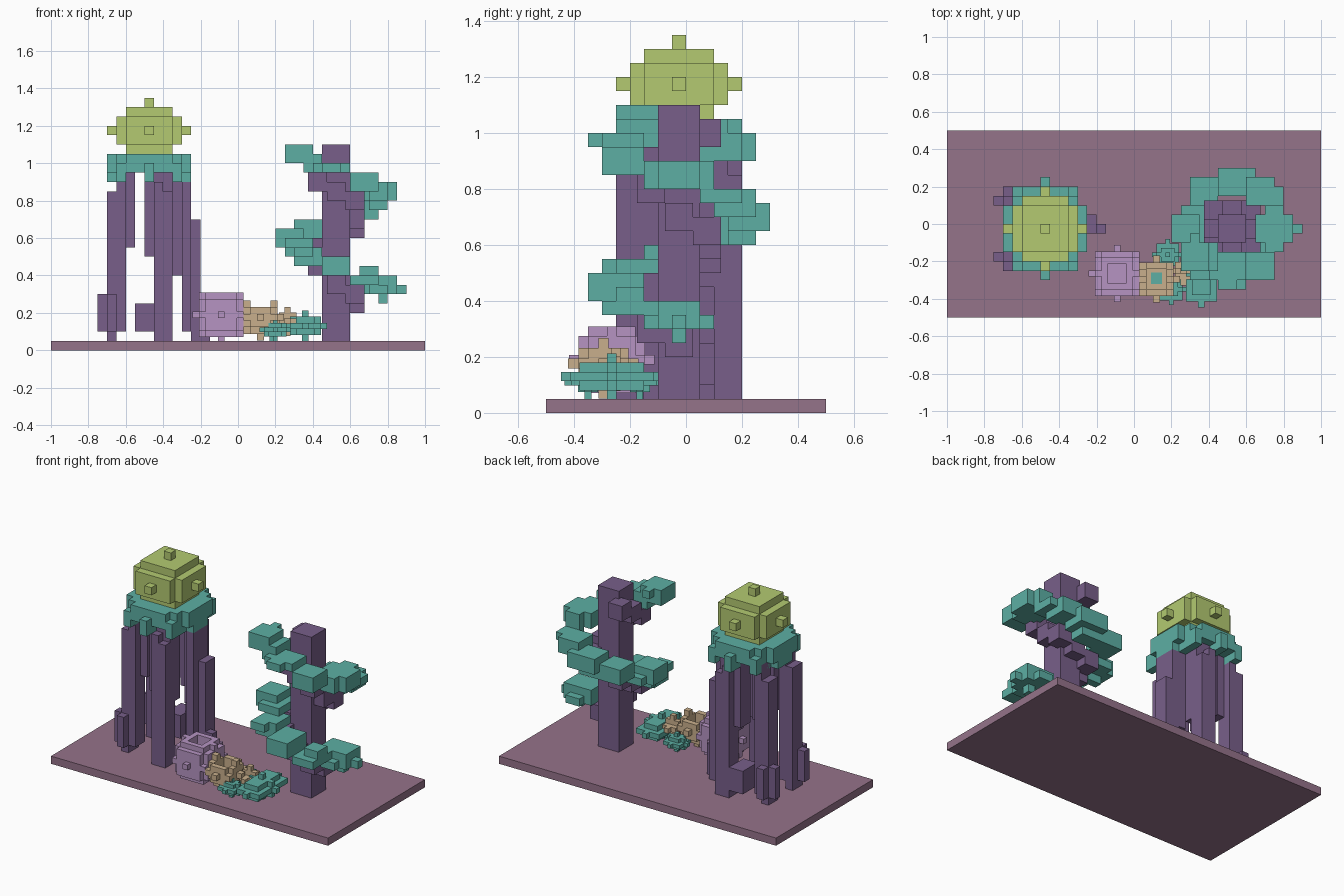
import bpy, bmesh, math
from itertools import product
from mathutils import Vector, Matrix

cube = bpy.data.objects.get("Cube")
if cube:
    bpy.data.objects.remove(cube, do_unlink=True)


def material(name, *rgb):
    col = [(c / 255 / 12.92 if c < 11 else ((c / 255 + 0.055) / 1.055) ** 2.4) for c in rgb] + [1]
    m = bpy.data.materials.new(name)
    m.use_nodes = True
    m.diffuse_color = col
    m.node_tree.nodes["Principled BSDF"].inputs["Base Color"].default_value = col
    return m


SOIL = material("mauve soil", 149, 115, 138)
BARK = material("purple bark", 120, 95, 138)
LEAF = material("teal leaf", 93, 175, 164)
LIME = material("lime fruit", 179, 202, 113)
LILAC = material("lilac coral", 182, 148, 194)
TAN = material("tan coral", 201, 175, 140)


def finish(name, bm, mat):
    mesh = bpy.data.meshes.new(name)
    bm.to_mesh(mesh)
    bm.free()
    mesh.materials.append(mat)
    ob = bpy.data.objects.new(name, mesh)
    bpy.context.collection.objects.link(ob)
    return ob


def boxes(name, mat, *items):
    """Join boxes given as (x0, x1, y0, y1, z0, z1)."""
    bm = bmesh.new()
    for x0, x1, y0, y1, z0, z1 in items:
        mid = Vector((x0 + x1, y0 + y1, z0 + z1)) / 2
        size = Vector((x1 - x0, y1 - y0, z1 - z0))
        bmesh.ops.create_cube(bm, size=1, matrix=Matrix.Translation(mid) @ Matrix.Diagonal(size).to_4x4())
    return finish(name, bm, mat)


AXES = [Vector(v) for v in ((1, 0, 0), (0, 1, 0), (0, 0, 1))]


def voxel_skin(name, mat, cells, centre, unit):
    """Outer skin of a set of unit cells."""
    bm = bmesh.new()
    for cell in cells:
        for i, s in product(range(3), (-1, 1)):
            n = AXES[i] * s
            if tuple(int(a) for a in Vector(cell) + n) in cells:
                continue
            u, v = AXES[(i + 1) % 3], AXES[(i + 2) % 3] * s
            ring = [(-1, -1), (1, -1), (1, 1), (-1, 1)]
            pts = [Vector(centre) + unit * (Vector(cell) + (n + u * a + v * b) / 2) for a, b in ring]
            bm.faces.new([bm.verts.new(p) for p in pts])
    bmesh.ops.remove_doubles(bm, verts=bm.verts, dist=unit / 100)
    return finish(name, bm, mat)


def knobby_ball(name, mat, centre, half, unit, hollow=0, corners=True):
    """Rounded block with a knob on each side, optionally open at the top."""
    spans = [range(-h, h + 1) for h in half]
    cells = {c for c in product(*spans) if sum(abs(a) == h for a, h in zip(c, half)) < 2}
    for i, s in product(range(3), (-1, 1)):
        cells.add(tuple(s * (half[i] + 1) if j == i else 0 for j in range(3)))
    if corners:
        cells |= {(sx * half[0], sy * half[1], 0) for sx, sy in product((-1, 1), repeat=2)}
        cells |= {(sx * half[0], 0, sz * half[2]) for sx, sz in product((-1, 1), repeat=2)}
    if hollow:
        cells = {c for c in cells if c[2] < 0 or max(abs(c[0]), abs(c[1])) > hollow}
    return voxel_skin(name, mat, cells, centre, unit)


# Ground slab
boxes("ground", SOIL, (-1, 1, -.5, .5, 0, .05))

# Round fruit and stepped leaf collar on the stilted plant
CX, CY = -.475, -.025
knobby_ball("fruit", LIME, (CX, CY, 1.175), (3, 3, 2), .05, corners=False)
collar = []
for a, b in ((.225, .125), (.175, .175), (.125, .225)):
    collar.append((CX - a, CX + a, CY - b, CY + b, .95, 1.05))
for a, b in ((.15, .15), (.2, 0)):
    for sx, sy in product((-1, 1), repeat=2):
        for px, py in ((a, b), (b, a)):
            x, y = CX + sx * px, CY + sy * py
            collar.append((x - .025, x + .025, y - .075, y + .075, .9, 1))
boxes("leaf_collar", LEAF, *collar)


# Stilt legs, mirrored front to back
def mirrored(b):
    return (b[0], b[1], 2 * CY - b[3], 2 * CY - b[2], b[4], b[5])


inner_leg = [(-.45, -.35, -.25, -.15, .05, .85), (-.45, -.35, -.2, -.1, .45, .95),
             (-.5, -.45, -.2, -.1, .5, .95), (-.45, -.4, -.25, -.2, .05, .9)]
outer_leg = [(-.7, -.65, -.2, -.1, .05, .85), (-.65, -.6, -.2, -.1, .1, .95),
             (-.6, -.55, -.15, -.05, .55, .95), (-.75, -.65, -.2, -.15, .1, .3),
             (-.7, -.65, -.25, -.15, .1, .3)]
boxes("front_inner_leg", BARK, *inner_leg)
boxes("front_outer_leg", BARK, *outer_leg)
boxes("back_inner_leg", BARK, *map(mirrored, inner_leg), (-.55, -.45, .05, .2, .1, .25))
boxes("back_outer_leg", BARK, *map(mirrored, outer_leg))
boxes("side_leg", BARK, (-.25, -.2, -.05, .05, .05, .7), (-.3, -.25, -.1, .05, .1, .9),
      (-.35, -.3, -.05, .05, .4, .95), (-.2, -.15, -.05, 0, .05, .25))

# Tree trunk with a rising spiral of branch stubs
TX, TY = .525, -.025
boxes("trunk", BARK, (.45, .6, -.1, .05, .05, 1.1))
stubs = []
for i in range(14):
    ang = -math.pi / 4 * i
    x = TX + .05 * round(2.2 * math.cos(ang))
    y = TY + .05 * round(2.2 * math.sin(ang))
    z = .2 + .05 * round(i * 1.17)
    stubs.append((x - .05, x + .05, y - .05, y + .05, z, z + .1))
boxes("branch_stubs", BARK, *stubs)

# Leaf clumps around the trunk, lowest first
boxes("low_right_leaves", LEAF, (.65, .85, -.1, .05, .3, .4), (.75, .9, -.05, 0, .3, .35),
      (.7, .8, -.15, .1, .3, .35), (.75, .8, -.05, 0, .25, .4))
boxes("low_corner_leaves", LEAF, (.6, .75, -.3, -.1, .35, .4), (.65, .75, -.25, -.15, .35, .45))
boxes("low_front_leaves", LEAF, (.45, .6, -.35, -.15, .4, .5))
boxes("mid_corner_leaves", LEAF, (.3, .45, -.25, -.1, .45, .55), (.3, .4, -.3, -.15, .5, .55))
boxes("mid_left_leaves", LEAF, (.2, .35, -.1, .05, .55, .65), (.25, .4, -.15, .1, .55, .6),
      (.25, .35, -.05, 0, .5, .6))
boxes("mid_back_corner_leaves", LEAF, (.3, .45, .1, .25, .6, .7))
boxes("mid_back_leaves", LEAF, (.45, .65, .15, .3, .65, .75), (.4, .6, .15, .25, .6, .7))
boxes("high_back_corner_leaves", LEAF, (.6, .75, .1, .25, .7, .8), (.7, .8, .05, .2, .75, .8))
boxes("high_right_leaves", LEAF, (.7, .8, -.15, .1, .8, .9), (.65, .85, -.1, .05, .8, .9))
boxes("high_corner_leaves", LEAF, (.6, .75, -.3, -.15, .85, .95))
boxes("high_front_leaves", LEAF, (.4, .6, -.3, -.15, .95, 1), (.45, .55, -.35, -.2, .95, 1))
boxes("top_leaves", LEAF, (.25, .4, -.25, -.1, 1, 1.1), (.3, .35, -.25, -.05, 1.05, 1.1),
      (.35, .45, -.25, -.1, .95, 1.05))

# Small corals and bushes on the ground
knobby_ball("lilac_coral", LILAC, (-.09, -.265, .19), (3, 3, 3), .034, hollow=1)
knobby_ball("tan_coral", TAN, (.12, -.295, .177), (2, 2, 2), .036, hollow=1)
knobby_ball("small_tan_coral", TAN, (.265, -.25, .155), (1, 1, 1), .031)
knobby_ball("teal_bush", LEAF, (.36, -.265, .13), (2, 4, 1), .033)
for name, x, y in (("front_bush", .2, -.35), ("back_bush", .18, -.165)):
    knobby_ball(name, LEAF, (x, y, .11), (2, 2, 1), .024)
boxes("coral_core", LEAF, (.09, .15, -.32, -.26, .12, .165))
